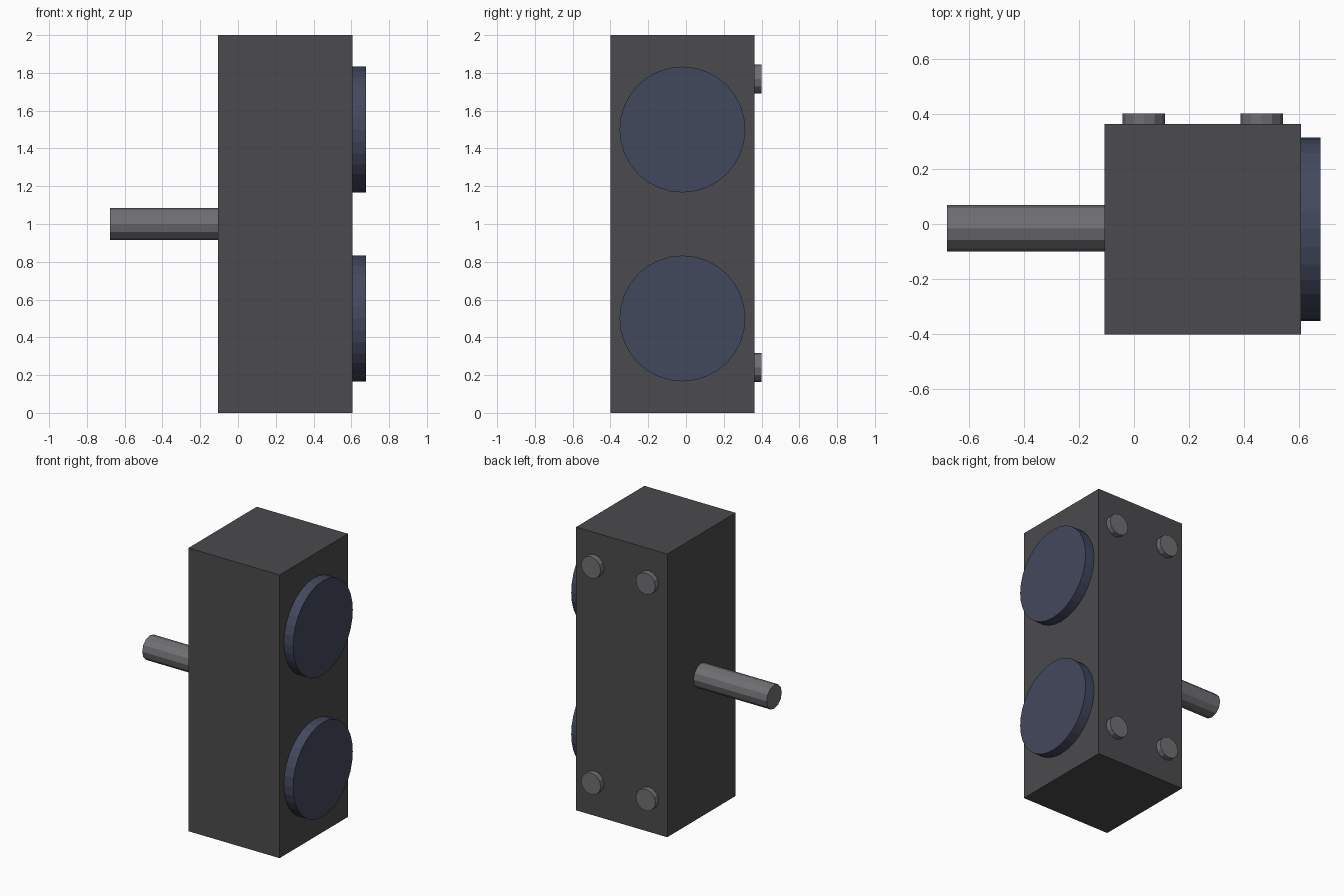
import bpy
from math import pi

if "Cube" in bpy.data.objects:
    bpy.data.objects.remove(bpy.data.objects["Cube"])

def material(name, rgb):
    m = bpy.data.materials.new(name)
    m.diffuse_color = (*rgb, 1)
    m.use_nodes = True
    m.node_tree.nodes["Principled BSDF"].inputs["Base Color"].default_value = m.diffuse_color
    return m

charcoal = material("charcoal", (0.07, 0.07, 0.075))
blue = material("dark_blue", (0.055, 0.065, 0.11))
steel = material("steel_grey", (0.16, 0.16, 0.17))

def finish(name, mat):
    ob = bpy.context.object
    ob.name = ob.data.name = name
    ob.data.materials.append(mat)

def cylinder(name, sides, radius, depth, loc, rot, mat):
    bpy.ops.mesh.primitive_cylinder_add(vertices=sides, radius=radius, depth=depth,
                                        location=loc, rotation=rot)
    finish(name, mat)

ALONG_X = (0, pi / 2, 0)
ALONG_Y = (pi / 2, 0, 0)
X0, X1, Y0, Y1 = -0.107, 0.605, -0.4, 0.362   # housing extents
YC = (Y0 + Y1) / 2

# Housing
bpy.ops.mesh.primitive_cube_add(size=1, location=((X0 + X1) / 2, YC, 1))
bpy.context.object.scale = (X1 - X0, Y1 - Y0, 2)
bpy.ops.object.transform_apply(location=False, rotation=False, scale=True)
finish("housing", charcoal)

# Round lenses on the right face
for name, z in (("lower", 0.5), ("upper", 1.5)):
    cylinder(f"{name}_lens", 32, 0.333, 0.172, (0.591, YC, z), ALONG_X, blue)

# Mounting rod on the left face
cylinder("mounting_rod", 12, 0.0845, 0.673, (-0.3415, -0.016, 1), ALONG_X, steel)

# Bolts on the back face
for row, z in (("lower", 0.24), ("upper", 1.767)):
    for side, x in (("left", 0.036), ("right", 0.463)):
        cylinder(f"{row}_{side}_bolt", 12, 0.077, 0.1, (x, 0.35, z), ALONG_Y, steel)
